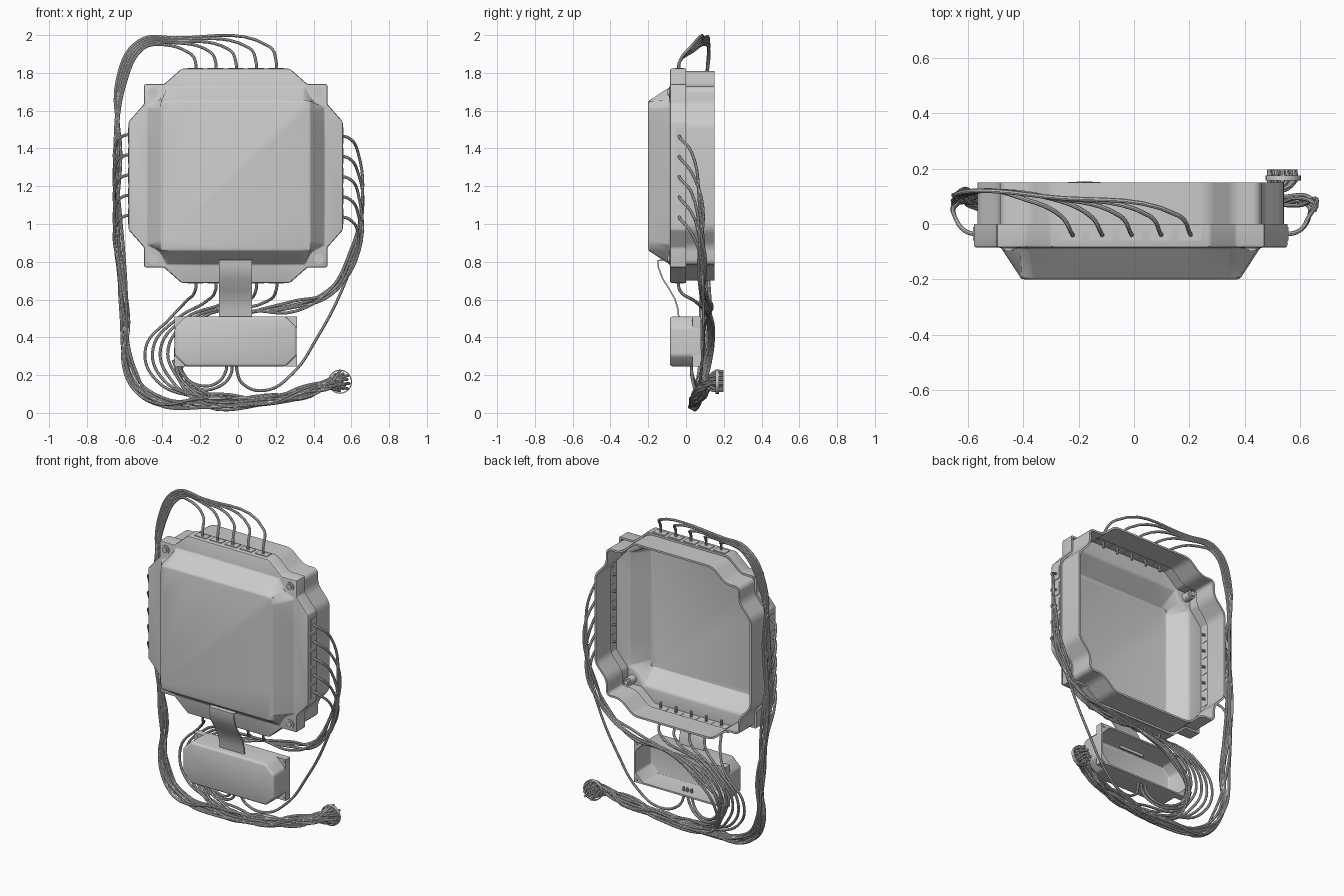
import bpy, bmesh, random
from math import cos, sin, pi
from mathutils import Vector

if "Cube" in bpy.data.objects:
    bpy.data.objects.remove(bpy.data.objects["Cube"])

random.seed(4)
CX, CZ = -0.012, 1.255          # centre of the large case
BX, BZ = -0.012, 0.378          # centre of the small case


def link(name, bm):
    bmesh.ops.recalc_face_normals(bm, faces=bm.faces[:])
    me = bpy.data.meshes.new(name)
    bm.to_mesh(me)
    bm.free()
    ob = bpy.data.objects.new(name, me)
    bpy.context.collection.objects.link(ob)
    return ob


def four_corners(pts):
    """Repeat one corner outline around four quarter turns."""
    out = []
    for _ in range(4):
        out += pts
        pts = [(z, -x) for x, z in pts]
    return out


def loft(name, rings, cx, cz, cap_first=False, cap_last=False):
    """Skin outlines (list of (points, y)) along y."""
    bm = bmesh.new()
    loops = [[bm.verts.new((cx + x, y, cz + z)) for x, z in pts] for pts, y in rings]
    for a, b in zip(loops, loops[1:]):
        for i in range(len(a)):
            j = (i + 1) % len(a)
            bm.faces.new((a[i], a[j], b[j], b[i]))
    if cap_first:
        bm.faces.new(loops[0])
    if cap_last:
        bm.faces.new(loops[-1])
    return link(name, bm)


def shell(ob, bevel, segs, thick):
    if bevel:
        b = ob.modifiers.new("bevel", 'BEVEL')
        b.width, b.segments, b.limit_method = bevel, segs, 'ANGLE'
    s = ob.modifiers.new("wall", 'SOLIDIFY')
    s.thickness, s.offset = thick, -1


def box(name, loc, size):
    bm = bmesh.new()
    bmesh.ops.create_cube(bm, size=1)
    for v in bm.verts:
        v.co = Vector(a * s + l for a, s, l in zip(v.co, size, loc))
    return link(name, bm)


def rod(name, x, z, r, y0, y1, n=16):
    ring = [(r * cos(2 * pi * i / n), r * sin(2 * pi * i / n)) for i in range(n)]
    return loft(name, [(ring, y0), (ring, y1)], x, z, True, True)


# Large case: front lid with sloped raised panel, open at the back
def flange(d):
    return four_corners([(.287 - d / 2, .567 - d), (.38 - d / 2, .485 - d), (.485 - d, .485 - d),
                         (.485 - d, .38 - d / 2), (.567 - d, .287 - d / 2)])


base = four_corners([(.2, .47), (.365, .47), (.40, .40), (.47, .365), (.47, .2)])
panel = four_corners([(.2, .395), (.35, .395), (.395, .395), (.395, .35), (.395, .2)])
lid = loft("case_lid", [(panel, -.2), (base, -.085), (flange(0), -.085), (flange(0), 0)],
           CX, CZ, cap_first=True)
shell(lid, .009, 2, .012)
rim = loft("case_rear_rim", [(flange(.012), -.002), (flange(.012), .15)], CX, CZ)
shell(rim, .03, 3, .012)

# Corner screws
for sx in (-1, 1):
    for sz in (-1, 1):
        x, z = CX + sx * .44, CZ + sz * .44
        rod("screw_collar", x, z, .027, -.091, -.02)
        rod("screw_head", x, z, .016, -.098, -.005)
        rod("small_case_screw", BX + sx * .308, BZ + sz * .115, .009, .032, .085, 10)

# Cable entry plates: five on each of the four sides
ENTRY = [(i - 2) * .107 for i in range(5)]
for d in ENTRY:
    for s in (-1, 1):
        box("cable_entry", (CX + s * .562, -.035, CZ + d), (.018, .048, .083))
        box("cable_entry", (CX + d, -.035, CZ + s * .562), (.083, .048, .018))

# Small case: chamfered tray, open at the back, with triangular screw tabs
tray_outline = [(.265, .132), (.323, .075), (.323, -.075), (.265, -.132),
                (-.265, -.132), (-.323, -.075), (-.323, .075), (-.265, .132)]
tray = loft("small_case", [(tray_outline, -.085), (tray_outline, .08)], BX, BZ, cap_first=True)
shell(tray, .014, 3, .01)
for sx in (-1, 1):
    for sz in (-1, 1):
        tri = [(sx * .26, sz * .132), (sx * .323, sz * .07), (sx * .325, sz * .132)]
        loft("small_case_tab", [(tri, .035), (tri, .08)], BX, BZ, True, True)

# Flat ribbon joining the two cases
bm = bmesh.new()
side = [(-.12, .812), (-.152, .81), (-.15, .77), (-.128, .71), (-.09, .65),
        (-.062, .6), (-.047, .55), (-.04, .48)]
rows = [[bm.verts.new((x, y, z)) for x in (-.1, .075)] for y, z in side]
for a, b in zip(rows, rows[1:]):
    bm.faces.new((a[0], a[1], b[1], b[0]))
ribbon = link("ribbon_cable", bm)
ribbon.modifiers.new("thickness", 'SOLIDIFY').thickness = .008


# Wires
def jit(p, s=.028):
    return tuple(c + random.uniform(-s, s) for c in p)


def wires(name, paths):
    cu = bpy.data.curves.new(name, 'CURVE')
    cu.dimensions = '3D'
    cu.bevel_depth, cu.bevel_resolution, cu.resolution_u = .008, 2, 7
    cu.use_fill_caps = True
    for path in paths:
        sp = cu.splines.new('BEZIER')
        sp.bezier_points.add(len(path) - 1)
        for bp, p in zip(sp.bezier_points, path):
            bp.co = p
            bp.handle_left_type = bp.handle_right_type = 'AUTO'
    bpy.context.collection.objects.link(bpy.data.objects.new(name, cu))


tail_count = 0


def tail():
    """Shared run along the bottom into the round connector."""
    global tail_count
    k = tail_count
    tail_count += 1
    r, a = .054 * ((k + .5) / 20) ** .5, k * 2.4
    ex, ez = .54 + r * cos(a), .165 + r * sin(a)
    return [jit((.15, .05, .065)), jit((.36, .08, .115)), jit((.47, .11, .15), .02),
            (ex, .155, ez), (ex, .198, ez)]


def left_run():
    """Shared run down the left side and round the lower corner."""
    return [jit((-.605, .1, .5)), jit((-.57, .09, .22)), jit((-.46, .05, .08), .025),
            jit((-.18, .04, .05), .03)]


top, left, right, bottom = [], [], [], []
for i, d in enumerate(ENTRY):
    x, z = CX + d, CZ + d
    top.append([(x, -.035, 1.77), (x, -.033, 1.86), (x - .04, .03, 1.91 + .008 * i),
                (min(x - .2, -.33), .1, 1.95 + .009 * i), (-.5 - .006 * i, .12, 1.93 + .01 * i),
                (-.59 - .012 * i, .11, 1.77), jit((-.635, .1, 1.35), .02),
                jit((-.625, .1, .9))] + left_run() + tail())
    left.append([(CX - .53, -.035, z), (CX - .59, -.03, z), (-.65, .03, z - .06),
                 jit((-.64, .09, z - .25), .015)] + left_run() + tail())
    p = [(CX + .53, -.035, z), (CX + .6, -.03, z - .015), (.635, .03, z - .09)]
    if z > 1.3:
        p.append(jit((.65, .08, 1.08), .012))
    right.append(p + [jit((.61, .08, .82), .025), jit((.48, .09, .635), .02),
                      jit((.28, .11, .565)), jit((.02, .12, .53), .02), jit((-.2, .12, .44)),
                      jit((-.31, .11, .26), .02), jit((-.24, .06, .12)),
                      jit((-.05, .05, .07))] + tail())
    k = .04 * i
    bottom.append([(x, -.035, .74), (x, -.033, .65), (x - .05, .05, .59),
                   (-.36 + k, .12, .5), (-.49 + k, .12, .34), (-.43 + k, .09, .17),
                   jit((-.22, .06, .08), .02)] + tail())
wires("top_wires", top)
wires("left_wires", left)
wires("right_wires", right)
wires("bottom_wires", bottom)

# Wires leaving the underside of the small case
wires("small_case_wires", [
    [(-.06, .03, .28), (-.065, .03, .22), (-.11, .05, .16), (-.2, .08, .145), (-.28, .1, .19), (-.32, .1, .28)],
    [(-.03, .03, .28), (-.04, .03, .2), (-.1, .05, .14), (-.2, .08, .125), (-.3, .1, .18), (-.345, .1, .28)],
    [(-.005, .03, .28), (-.005, .03, .22), (.03, .04, .15), (.15, .06, .12), (.29, .08, .21),
     (.42, .09, .4), (.55, .09, .65), (.63, .08, .88), (.655, .05, 1.02)]])

# Round connector hoop at the bundle end
n = 24
hoop = [(.064 * cos(2 * pi * i / n), .064 * sin(2 * pi * i / n)) for i in range(n)]
shell(loft("connector_hoop", [(hoop, .157), (hoop, .176)], .54, .165), 0, 1, .006)

# Bake curves and modifiers, then smooth with sharp edges kept
bpy.ops.object.select_all(action='SELECT')
bpy.context.view_layer.objects.active = lid
bpy.ops.object.convert(target='MESH')
bpy.ops.object.shade_smooth_by_angle(angle=.6)
